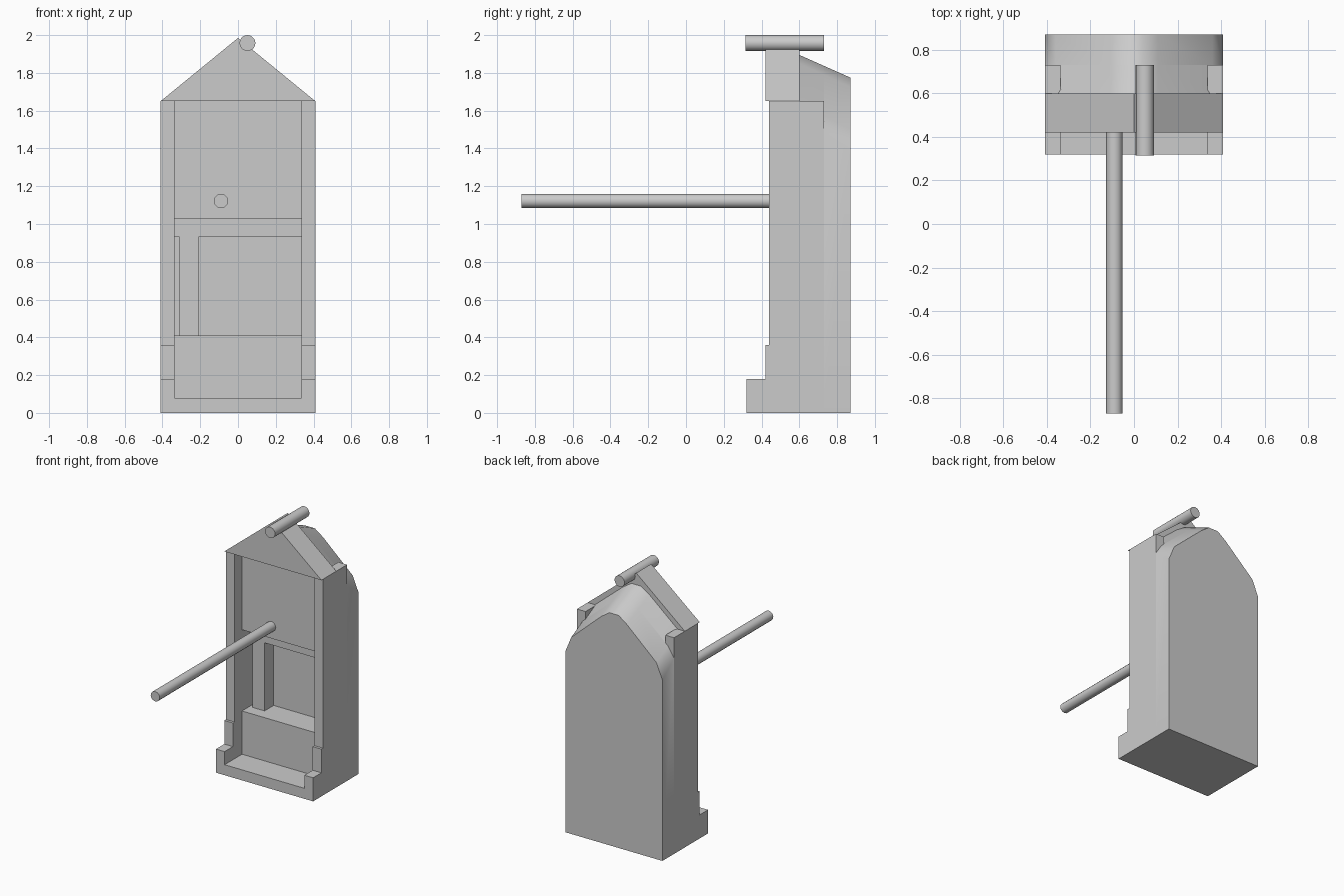
import bpy, bmesh, math
from mathutils import Matrix

cube = bpy.data.objects.get("Cube")
if cube:
    bpy.data.objects.remove(cube, do_unlink=True)

stone = bpy.data.materials.new("plain_grey")
stone.use_nodes = True
grey = (0.6, 0.6, 0.6, 1)
stone.diffuse_color = grey
stone.node_tree.nodes["Principled BSDF"].inputs["Base Color"].default_value = grey

W, INNER, BACK, MID = 0.41, 0.337, 0.87, 0.73


def finish(name, bm, smooth=False):
    bmesh.ops.recalc_face_normals(bm, faces=bm.faces[:])
    mesh = bpy.data.meshes.new(name)
    bm.to_mesh(mesh)
    bm.free()
    mesh.materials.append(stone)
    obj = bpy.data.objects.new(name, mesh)
    bpy.context.scene.collection.objects.link(obj)
    if smooth:
        bpy.ops.object.select_all(action='DESELECT')
        obj.select_set(True)
        bpy.context.view_layer.objects.active = obj
        bpy.ops.object.shade_smooth_by_angle(angle=math.radians(35))
    return obj


def loft(name, ring_a, ring_b, smooth=False):
    """Closed solid between two matching rings of 3D points."""
    bm = bmesh.new()
    a = [bm.verts.new(p) for p in ring_a]
    b = [bm.verts.new(p) for p in ring_b]
    bm.faces.new(a)
    bm.faces.new(b[::-1])
    for i in range(len(a)):
        j = (i + 1) % len(a)
        bm.faces.new((a[i], b[i], b[j], a[j]))
    return finish(name, bm, smooth)


def box(name, x0, x1, y0, y1, z0, z1):
    ring = [(x0, z0), (x1, z0), (x1, z1), (x0, z1)]
    return loft(name, [(x, y0, z) for x, z in ring], [(x, y1, z) for x, z in ring])


def rod(name, x, z, radius, y0, y1, sides):
    bm = bmesh.new()
    place = Matrix.Translation((x, (y0 + y1) / 2, z)) @ Matrix.Rotation(math.pi / 2, 4, 'X')
    bmesh.ops.create_cone(bm, cap_ends=True, segments=sides, radius1=radius,
                          radius2=radius, depth=y1 - y0, matrix=place)
    return finish(name, bm, True)


# Arched section of the rear shell, blended from the gable to the back
FRONT_ARCH = [(0.41, 1.60), (0.36, 1.64), (0.11, 1.85), (0.04, 1.895)]
REAR_ARCH = [(0.41, 1.38), (0.36, 1.50), (0.11, 1.725), (0.04, 1.775)]


def section(y, floor, limit=W):
    t = (y - 0.6) / (BACK - 0.6)
    half = [(min(a[0], limit), a[1] + (b[1] - a[1]) * t)
            for a, b in zip(FRONT_ARCH, REAR_ARCH)]
    half.insert(0, (half[0][0], floor))
    return [(x, y, z) for x, z in half] + [(-x, y, z) for x, z in half[::-1]]


loft("rear_shell", section(MID, 0), section(BACK, 0), True)
loft("upper_shell", section(0.6, 1.03, 0.37), section(MID, 1.03, 0.37), True)

# Side walls with a stepped foot
profile = [(0.32, 0), (MID, 0), (MID, 1.65), (0.44, 1.65),
           (0.44, 0.36), (0.42, 0.36), (0.42, 0.18), (0.32, 0.18)]
for side, name in ((1, "left_wall"), (-1, "right_wall")):
    loft(name, [(side * INNER, y, z) for y, z in profile],
         [(side * W, y, z) for y, z in profile])

# Recess floor, bench, post, lintel and upper panel
box("hearth_floor", -INNER, INNER, 0.32, MID, 0, 0.08)
box("bench", -INNER, INNER, 0.53, MID, 0.08, 0.41)
box("inner_post", -0.31, -0.21, 0.62, MID, 0.41, 0.93)
box("lintel", -INNER, INNER, 0.62, MID, 0.93, 1.03)
box("upper_panel", -INNER, INNER, 0.53, 0.62, 1.03, 1.65)

# Gable
gable = [(-W, 1.65), (W, 1.65), (0, 1.985)]
loft("gable", [(x, 0.42, z) for x, z in gable], [(x, 0.6, z) for x, z in gable])

# Long front pole and short ridge log
rod("front_pole", -0.09, 1.122, 0.038, -0.87, 0.55, 12)
rod("ridge_log", 0.05, 1.958, 0.042, 0.315, 0.73, 20)
